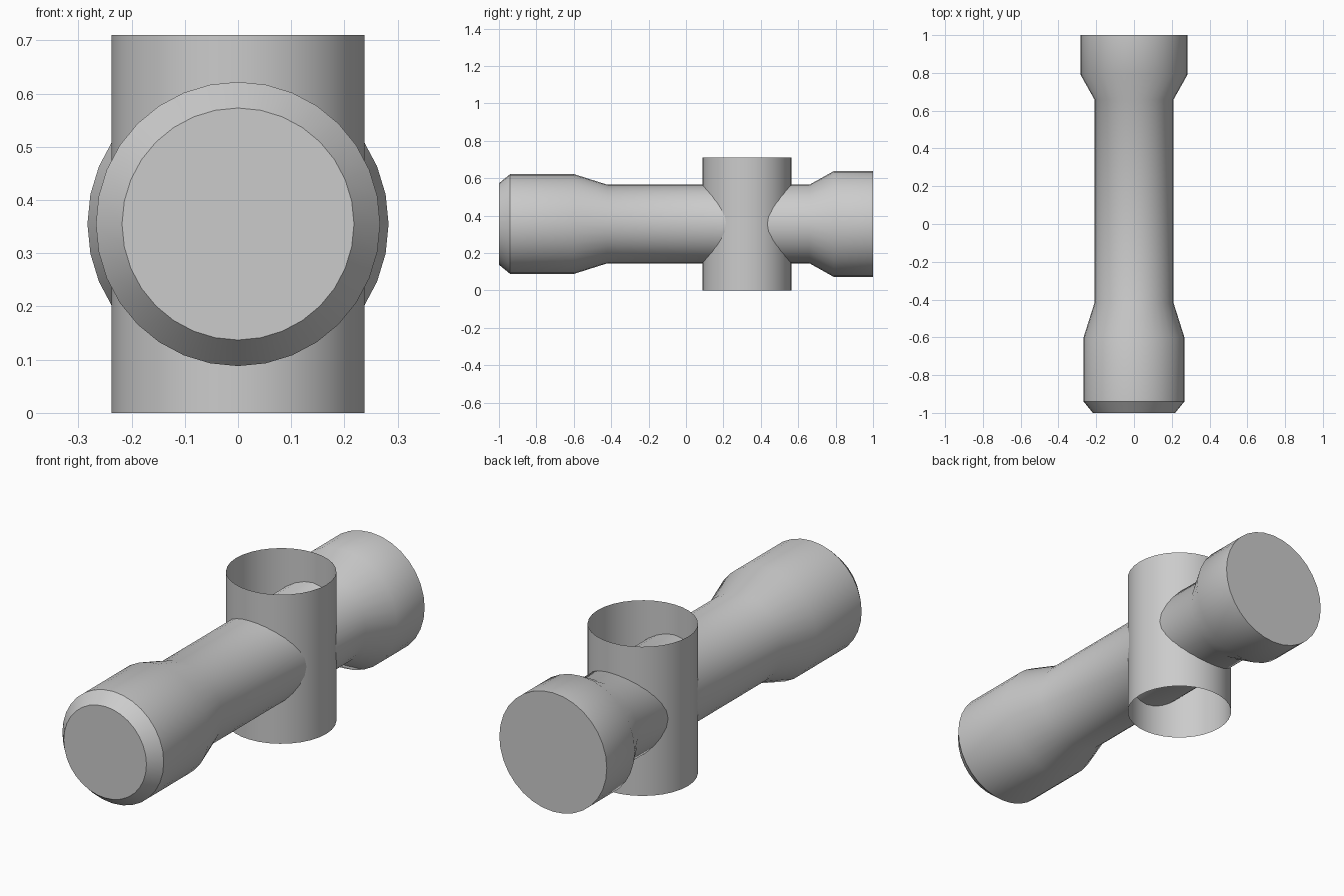
import bpy, bmesh, math
from mathutils import Matrix

cube = bpy.data.objects.get("Cube")
if cube:
    bpy.data.objects.remove(cube, do_unlink=True)

SIDES = 32
AXIS_Z = 0.355

grey = bpy.data.materials.new("plain_grey")
grey.use_nodes = True
color = (0.6, 0.6, 0.6, 1)
grey.diffuse_color = color
grey.node_tree.nodes["Principled BSDF"].inputs["Base Color"].default_value = color


def lathe(name, profile, matrix, capped):
    """Skin rings of (radius, height) along local z, then place the part."""
    bm = bmesh.new()
    rings = []
    for radius, height in profile:
        ring = []
        for i in range(SIDES):
            a = math.tau * i / SIDES
            ring.append(bm.verts.new((radius * math.cos(a), radius * math.sin(a), height)))
        rings.append(ring)
    for low, high in zip(rings, rings[1:]):
        for i in range(SIDES):
            j = (i + 1) % SIDES
            bm.faces.new((low[i], low[j], high[j], high[i]))
    if capped:
        bm.faces.new(rings[0][::-1])
        bm.faces.new(rings[-1])
    bm.transform(matrix)
    mesh = bpy.data.meshes.new(name)
    bm.to_mesh(mesh)
    bm.free()
    mesh.materials.append(grey)
    obj = bpy.data.objects.new(name, mesh)
    bpy.context.collection.objects.link(obj)
    bpy.ops.object.select_all(action="DESELECT")
    obj.select_set(True)
    bpy.context.view_layer.objects.active = obj
    bpy.ops.object.shade_smooth_by_angle(angle=math.radians(32))
    return obj


# Long barrel: chamfered front head, slim shaft and flared rear end
barrel_profile = [(0.218, -1), (0.267, -0.94), (0.267, -0.6), (0.21, -0.42),
                  (0.21, 0.66), (0.283, 0.79), (0.283, 1)]
lathe("barrel", barrel_profile,
      Matrix.Translation((0, 0, AXIS_Z)) @ Matrix.Rotation(-math.pi / 2, 4, "X"), True)

# Thin open sleeve standing upright around the shaft
lathe("upright_sleeve", [(0.238, 0), (0.238, 2 * AXIS_Z)],
      Matrix.Translation((0, 0.325, 0)), False)
